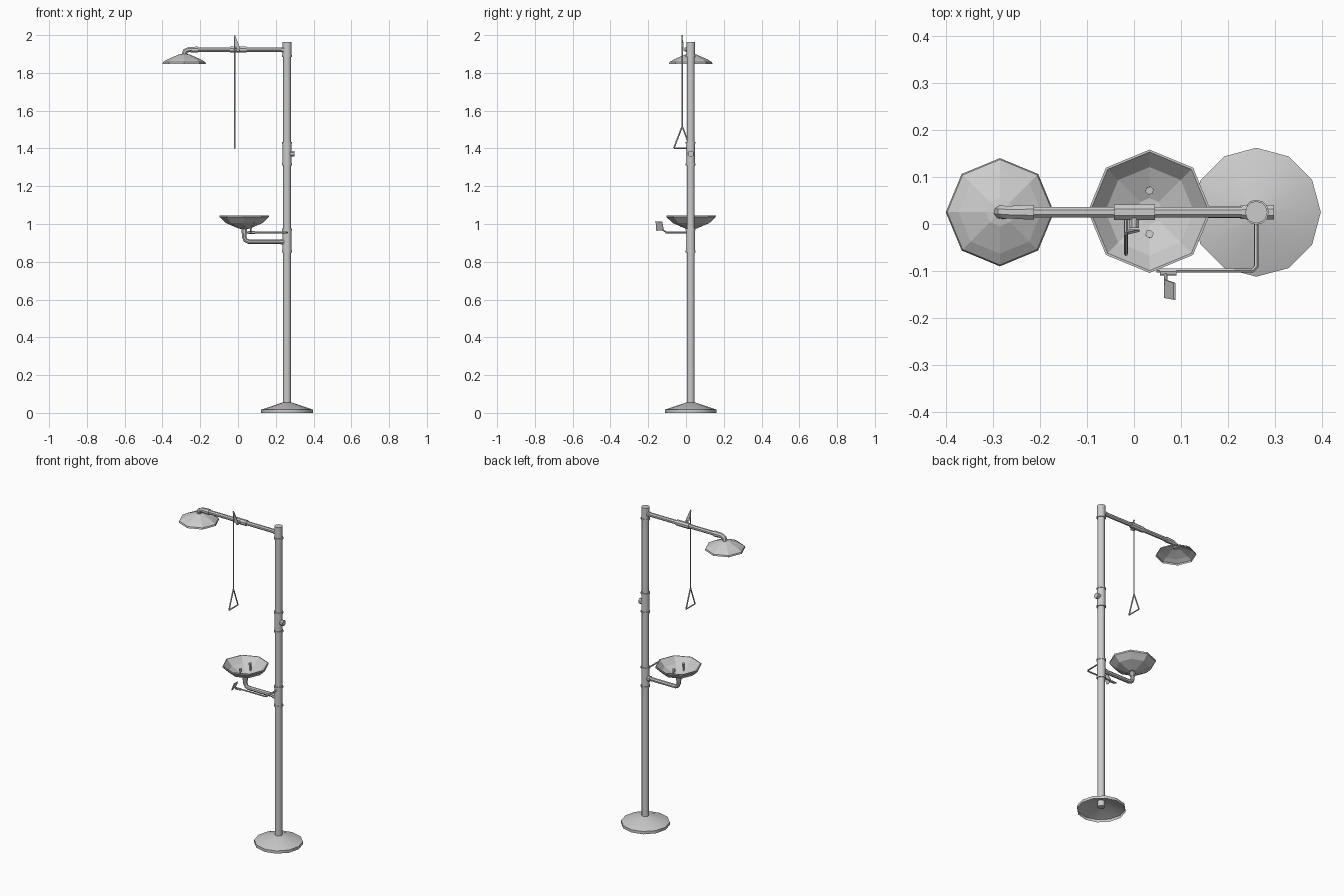
import bpy, bmesh, math
from mathutils import Vector

if "Cube" in bpy.data.objects:
    bpy.data.objects.remove(bpy.data.objects["Cube"])


def make(name, bm, smooth=None):
    bmesh.ops.recalc_face_normals(bm, faces=bm.faces)
    me = bpy.data.meshes.new(name)
    bm.to_mesh(me)
    bm.free()
    ob = bpy.data.objects.new(name, me)
    bpy.context.collection.objects.link(ob)
    if smooth:
        bpy.context.view_layer.objects.active = ob
        ob.select_set(True)
        bpy.ops.object.shade_smooth_by_angle(angle=math.radians(smooth))
        ob.select_set(False)
    return ob


def tube(name, pts, radii, sides=8, smooth=40):
    """Capped tube through pts, mitred at bends; radii is a number or one per point."""
    pts = [Vector(p) for p in pts]
    if not isinstance(radii, (list, tuple)):
        radii = [radii] * len(pts)
    bm = bmesh.new()
    rings = []
    d0 = (pts[1] - pts[0]).normalized()
    u = d0.orthogonal().normalized()
    for i, p in enumerate(pts):
        a = (p - pts[i - 1]).normalized() if i else d0
        b = (pts[i + 1] - p).normalized() if i < len(pts) - 1 else a
        t = (a + b).normalized()
        u = (u - t * u.dot(t)).normalized()
        v = t.cross(u)
        rings.append([bm.verts.new(p + radii[i] * (u * math.cos(k) + v * math.sin(k)))
                      for k in ((j + 0.5) * math.tau / sides for j in range(sides))])
    for r, s in zip(rings, rings[1:]):
        for j in range(sides):
            k = (j + 1) % sides
            bm.faces.new((r[j], r[k], s[k], s[j]))
    bm.faces.new(rings[0][::-1])
    bm.faces.new(rings[-1])
    return make(name, bm, smooth)


def lathe(name, centre, profile, sides, smooth=None):
    """Open shell revolved about a vertical axis; profile is (radius, z)."""
    bm = bmesh.new()
    rings = [[bm.verts.new((centre[0] + r * math.cos(j * math.tau / sides),
                            centre[1] + r * math.sin(j * math.tau / sides), z))
              for j in range(sides)] for r, z in profile]
    for r, s in zip(rings, rings[1:]):
        for j in range(sides):
            k = (j + 1) % sides
            bm.faces.new((r[j], r[k], s[k], s[j]))
    return make(name, bm, smooth)


def plate(name, corners, thickness):
    """Flat polygon given some thickness."""
    bm = bmesh.new()
    f = bm.faces.new([bm.verts.new(c) for c in corners])
    f.normal_update()
    n = f.normal * thickness
    ext = bmesh.ops.extrude_face_region(bm, geom=[f], use_keep_orig=True)
    bmesh.ops.translate(bm, vec=n, verts=[e for e in ext["geom"] if isinstance(e, bmesh.types.BMVert)])
    return make(name, bm)


PX, Y = 0.26, 0.025      # pole axis
HX, BX = -0.285, 0.033   # shower head and bowl axes

# Floor base and pole
lathe("floor_base", (PX, Y), [(0.137, 0), (0.137, 0.017), (0.025, 0.055), (0.02, 0.055)], 12, 35)
tube("pole", [(PX, Y, 0.02), (PX, Y, 1.955)], 0.021, 12)
tube("pole_cap", [(PX, Y, 1.89), (PX, Y, 1.963)], 0.0235, 12)

# Tee fittings with raised collars
for n, (z0, z1) in enumerate([(0.855, 0.97), (1.315, 1.43)]):
    tube(f"tee_fitting_{n}", [(PX, Y, z0), (PX, Y, z1)], 0.0235, 12)
for n, z in enumerate([0.855, 0.97, 1.315, 1.43, 1.89]):
    tube(f"collar_{n}", [(PX, Y, z - 0.005), (PX, Y, z + 0.005)], 0.0265, 12)
tube("inlet_plug", [(PX, Y, 1.372), (0.298, Y, 1.372)], 0.017, 8)

# Shower arm, elbow and head
AZ = 1.923
tube("shower_arm", [(PX, Y, AZ), (-0.22, Y, AZ)], 0.0125, 8)
tube("arm_socket", [(0.252, Y, AZ), (0.23, Y, AZ)], [0.018, 0.015], 8)
tube("shower_elbow", [(-0.212, Y, AZ), (-0.222, Y, AZ), (-0.262, Y, AZ), (-0.279, Y, 1.915),
                      (HX, Y, 1.893)], [0.017, 0.017, 0.0145, 0.0145, 0.0145], 8)
lathe("shower_head", (HX, Y), [(0.115, 1.848), (0.112, 1.857), (0.088, 1.872), (0.03, 1.897),
                               (0.001, 1.902)], 8)

# Pull valve on the arm
tube("valve_body", [(-0.043, Y, AZ), (0.045, Y, AZ)], 0.0175, 8)
tube("valve_stem", [(0, Y, AZ), (0, -0.008, AZ)], 0.011, 8)
plate("valve_lever", [(0.012, -0.012, 1.917), (0.010, -0.012, 1.935), (-0.016, -0.018, 2.0),
                      (-0.021, -0.018, 1.995), (-0.011, -0.012, 1.93)], 0.005)

# Pull rod and triangular handle
RX = -0.017
tube("pull_rod", [(RX, -0.02, 1.997), (RX, -0.02, 1.515)], 0.004, 6)
tri = [(RX, -0.02, 1.517), (RX, -0.064, 1.402), (RX, 0.024, 1.402)]
for n in range(3):
    tube(f"pull_handle_{n}", [tri[n], tri[(n + 1) % 3]], 0.004, 6)

# Eyewash bowl, with inner and outer wall
lathe("eyewash_bowl", (BX, Y + 0.002), [
    (0.001, 0.972), (0.03, 0.976), (0.097, 1.005), (0.13, 1.036), (0.131, 1.045),
    (0.126, 1.045), (0.094, 1.011), (0.028, 0.982), (0.001, 0.98)], 8)

# Bowl supply pipe with elbow
tube("bowl_pipe", [(BX, Y, 0.978), (BX, Y, 0.93), (BX + 0.007, Y, 0.914), (BX + 0.023, Y, 0.907),
                   (PX, Y, 0.907)], 0.0125, 8)
tube("bowl_pipe_collar", [(BX, Y, 0.978), (BX, Y, 0.95)], 0.0155, 8)
tube("pole_socket", [(0.252, Y, 0.907), (0.226, Y, 0.907)], 0.016, 8)

# Two eyewash nozzles
for n, s in enumerate((-1, 1)):
    y = Y + s * 0.05
    tube(f"eyewash_nozzle_{n}", [(BX, y, 0.985), (BX, y, 1.02), (BX, y - s * 0.003, 1.023),
                                 (BX, y - s * 0.004, 1.037)], [0.005, 0.005, 0.009, 0.009], 6)

# Push handle: bent rod, link and paddle
tube("push_rod", [(PX, Y, 0.955), (PX, -0.09, 0.955), (0.252, -0.099, 0.955), (0.048, -0.099, 0.955)],
     0.005, 6)
tube("push_pivot", [(0.055, -0.103, 0.955), (0.09, -0.103, 0.955)], 0.007, 6)
tube("push_link", [(0.067, -0.103, 0.955), (0.068, -0.128, 0.972)], 0.004, 6)
plate("push_paddle", [(0.067, -0.118, 0.968), (0.067, -0.157, 0.963), (0.088, -0.161, 1.013),
                      (0.088, -0.125, 1.01)], 0.004)
